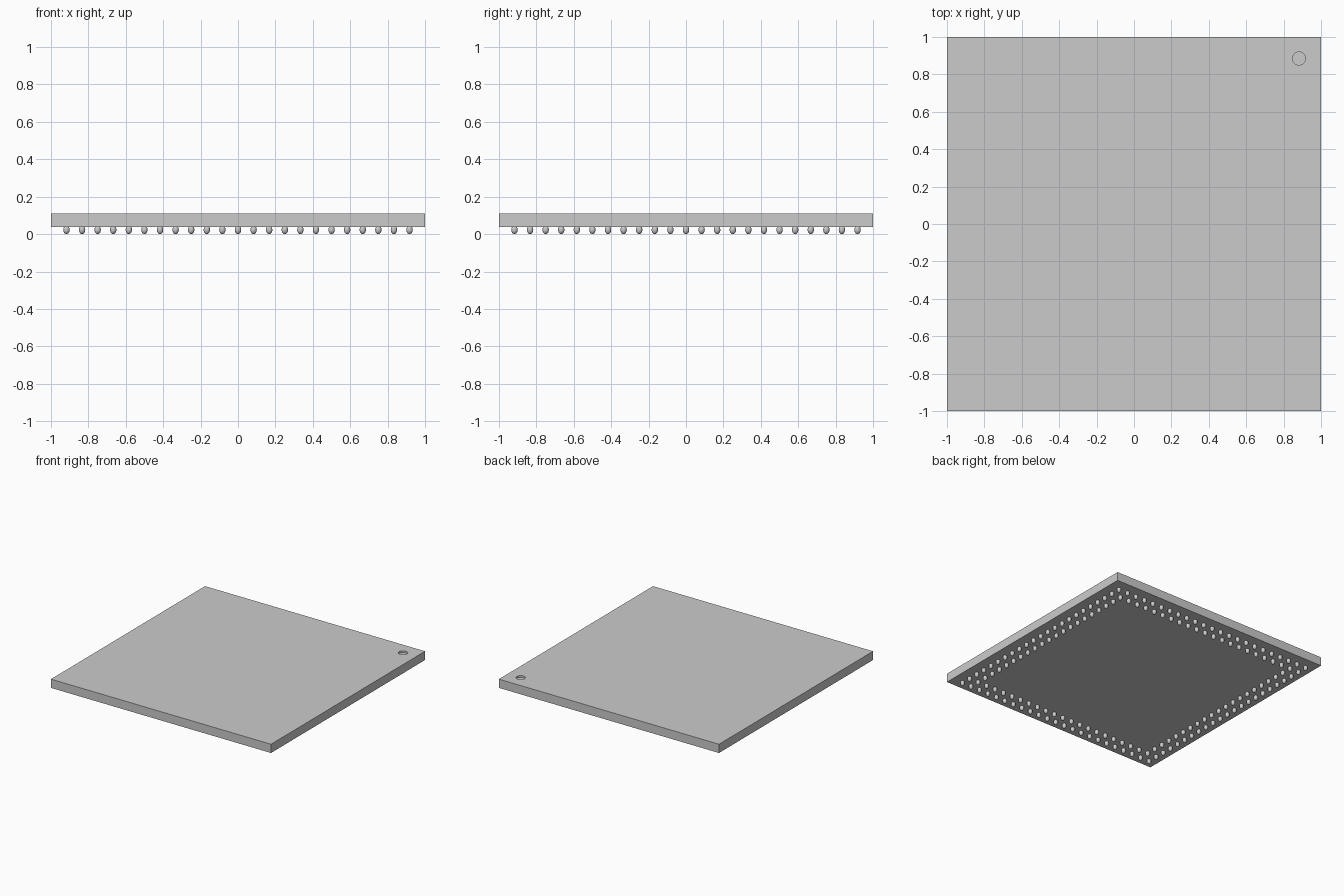
import bpy, bmesh, math
from mathutils import Matrix

if "Cube" in bpy.data.objects:
    bpy.data.objects.remove(bpy.data.objects["Cube"], do_unlink=True)

BOTTOM, TOP = 0.038, 0.11
COUNT, EDGE = 23, 0.917
PITCH = 2 * EDGE / (COUNT - 1)


def material(name, rgb):
    mat = bpy.data.materials.new(name)
    mat.use_nodes = True
    mat.diffuse_color = (*rgb, 1)
    mat.node_tree.nodes["Principled BSDF"].inputs["Base Color"].default_value = (*rgb, 1)
    return mat


def add_object(name, bm, mat):
    mesh = bpy.data.meshes.new(name)
    bm.to_mesh(mesh)
    bm.free()
    mesh.materials.append(mat)
    obj = bpy.data.objects.new(name, mesh)
    bpy.context.collection.objects.link(obj)
    return obj


grey = material("light grey", (0.6, 0.6, 0.6))

# Flat square package body
bm = bmesh.new()
bmesh.ops.create_cube(bm, size=1, matrix=Matrix.Translation((0, 0, (BOTTOM + TOP) / 2))
                      @ Matrix.Diagonal((2, 2, TOP - BOTTOM, 1)))
body = add_object("package_body", bm, grey)

# Round orientation dimple sunk into the top corner
bm = bmesh.new()
bmesh.ops.create_cone(bm, cap_ends=True, segments=32, radius1=0.035, radius2=0.035,
                      depth=0.03, matrix=Matrix.Translation((0.882, 0.885, TOP)))
cutter = add_object("dimple_cutter", bm, grey)
cutter.hide_render = True
cutter.hide_set(True)
cut = body.modifiers.new("dimple", "BOOLEAN")
cut.operation = "DIFFERENCE"
cut.solver = "EXACT"
cut.object = cutter

# Two square rings of solder balls under the body
bm = bmesh.new()
for i in range(COUNT):
    for j in range(COUNT):
        if min(i, j, COUNT - 1 - i, COUNT - 1 - j) < 2:
            place = Matrix.Translation((i * PITCH - EDGE, j * PITCH - EDGE, 0.023))
            bmesh.ops.create_uvsphere(bm, u_segments=16, v_segments=10, radius=1,
                                      matrix=place @ Matrix.Diagonal((0.017, 0.017, 0.023, 1)))
for face in bm.faces:
    face.smooth = True
add_object("solder_balls", bm, grey)
